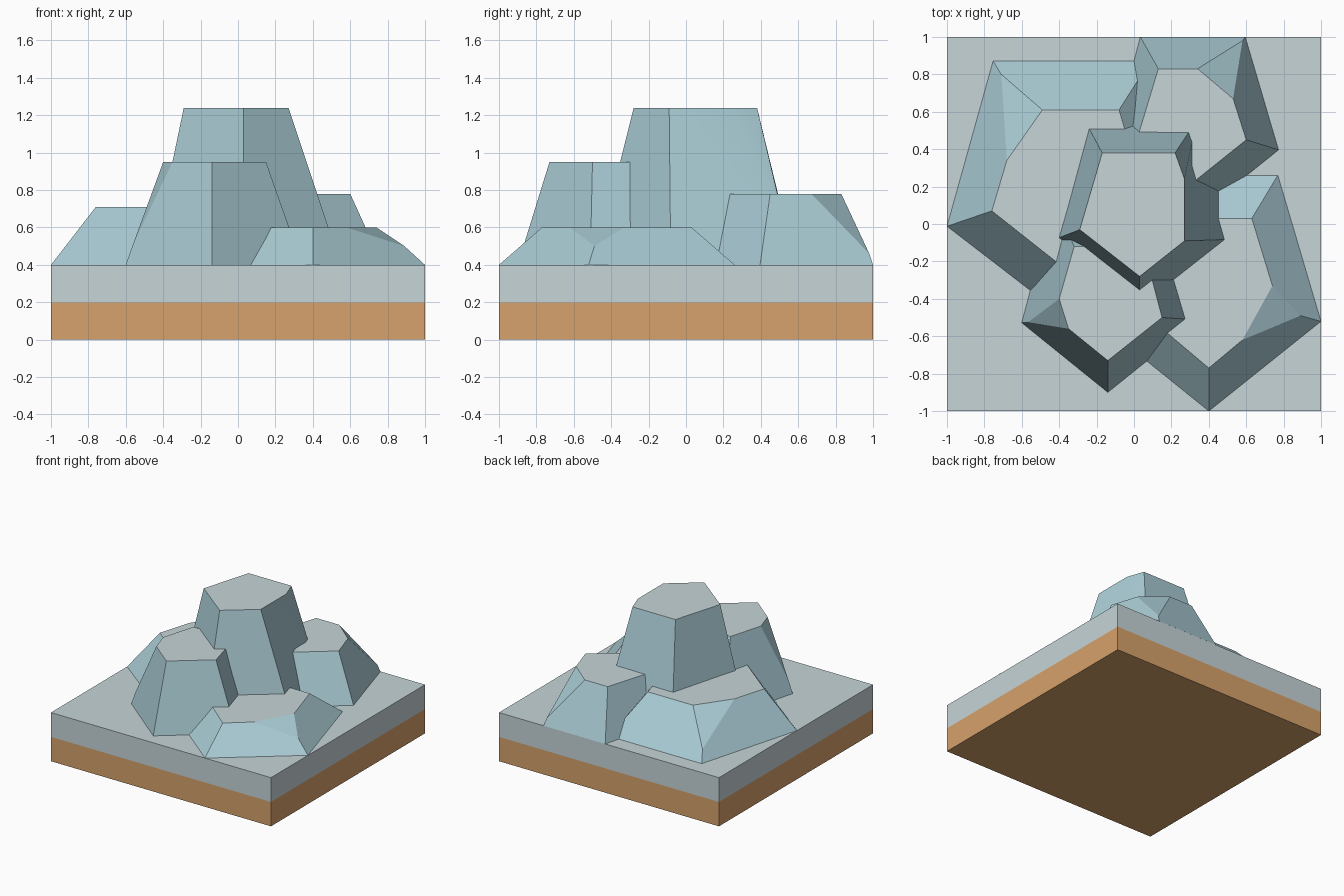
import bpy, bmesh
from math import radians

if "Cube" in bpy.data.objects:
    bpy.data.objects.remove(bpy.data.objects["Cube"])


def material(name, color):
    m = bpy.data.materials.new(name)
    m.diffuse_color = (*color, 1)
    m.use_nodes = True
    m.node_tree.nodes["Principled BSDF"].inputs["Base Color"].default_value = m.diffuse_color
    return m


STONE = material("pale_stone", (0.57, 0.66, 0.69))
ROCK = material("blue_rock", (0.40, 0.60, 0.66))
DIRT = material("dirt", (0.68, 0.36, 0.15))


def slab(name, z, height, mat):
    bpy.ops.mesh.primitive_cube_add(size=1, location=(0, 0, z + height / 2))
    ob = bpy.context.object
    ob.name = name
    ob.scale = (2, 2, height)
    ob.data.materials.append(mat)


# Shared five-sided footprint, measured from its front corner:
# back left, back right, right, front, left
FOOTPRINT = [(-.31, 1.096), (.32, 1.096), (.52, .417), (0, 0), (-.495, .40)]
GROUND = 0.4


def rock(name, front, scale, top_z, top, cut, apex):
    """Tapered rock; corner number `cut` is sliced off from apex up to the top,
    so the top outline has two points there."""
    bm = bmesh.new()
    base = [bm.verts.new((front[0] + x * scale[0], front[1] + y * scale[1], GROUND))
            for x, y in FOOTPRINT]
    ring = [bm.verts.new((x, y, top_z)) for x, y in top]
    tip = bm.verts.new(apex)
    bm.faces.new(base)
    cap = bm.faces.new(ring)
    cap.material_index = 1
    for j in range(5):
        k = (j + 1) % 5
        right = ring[k + (k > cut)]
        left = ring[j + (j >= cut)]
        loop = [base[j], base[k]]
        if k == cut:
            loop.append(tip)
        loop += [right, left]
        if j == cut:
            loop.append(tip)
        bm.faces.new(loop)
    bm.faces.new((tip, ring[cut], ring[cut + 1]))
    bmesh.ops.recalc_face_normals(bm, faces=bm.faces)
    me = bpy.data.meshes.new(name)
    bm.to_mesh(me)
    bm.free()
    me.materials.append(ROCK)
    me.materials.append(STONE)
    ob = bpy.data.objects.new(name, me)
    bpy.context.collection.objects.link(ob)
    return ob


# Ground tile in two layers
slab("dirt_layer", 0, 0.2, DIRT)
slab("stone_layer", 0.2, 0.2, STONE)

# Tall middle rock, with a softened cut corner
centre = rock("centre_rock", (.03, -.49), (1, .98), 1.24,
              [(-.17, .38), (.22, .38), (.27, .24), (.27, -.09), (.03, -.28), (-.29, -.03)],
              1, (.335, .555, .5))
bpy.ops.object.select_all(action='DESELECT')
centre.select_set(True)
bpy.context.view_layer.objects.active = centre
bpy.ops.object.shade_smooth_by_angle(angle=radians(28))

# Four lower rocks around it
rock("front_rock", (-.14, -.90), (.93, .93), .95,
     [(-.32, -.12), (.05, -.12), (.15, -.50), (-.14, -.73), (-.35, -.56), (-.40, -.40)],
     4, (-.565, -.525, .5))
rock("right_rock", (.40, -1.0), (1.153, 1.15), .6,
     [(.15, .03), (.63, .03), (.74, -.33), (.58, -.62), (.40, -.77), (.02, -.45)],
     2, (.89, -.49, .5))
rock("left_rock", (-.34, -.52), (1.333, 1.27), .71,
     [(-.68, .34), (-.49, .61), (-.08, .61), (.08, .07), (-.33, -.27), (-.76, .07)],
     0, (-.71, .80, .48))
rock("back_rock", (.31, .025), (.89, .89), .78,
     [(.13, .83), (.34, .83), (.53, .67), (.60, .45), (.30, .21), (.0, .40)],
     1, (.58, .98, .46))
